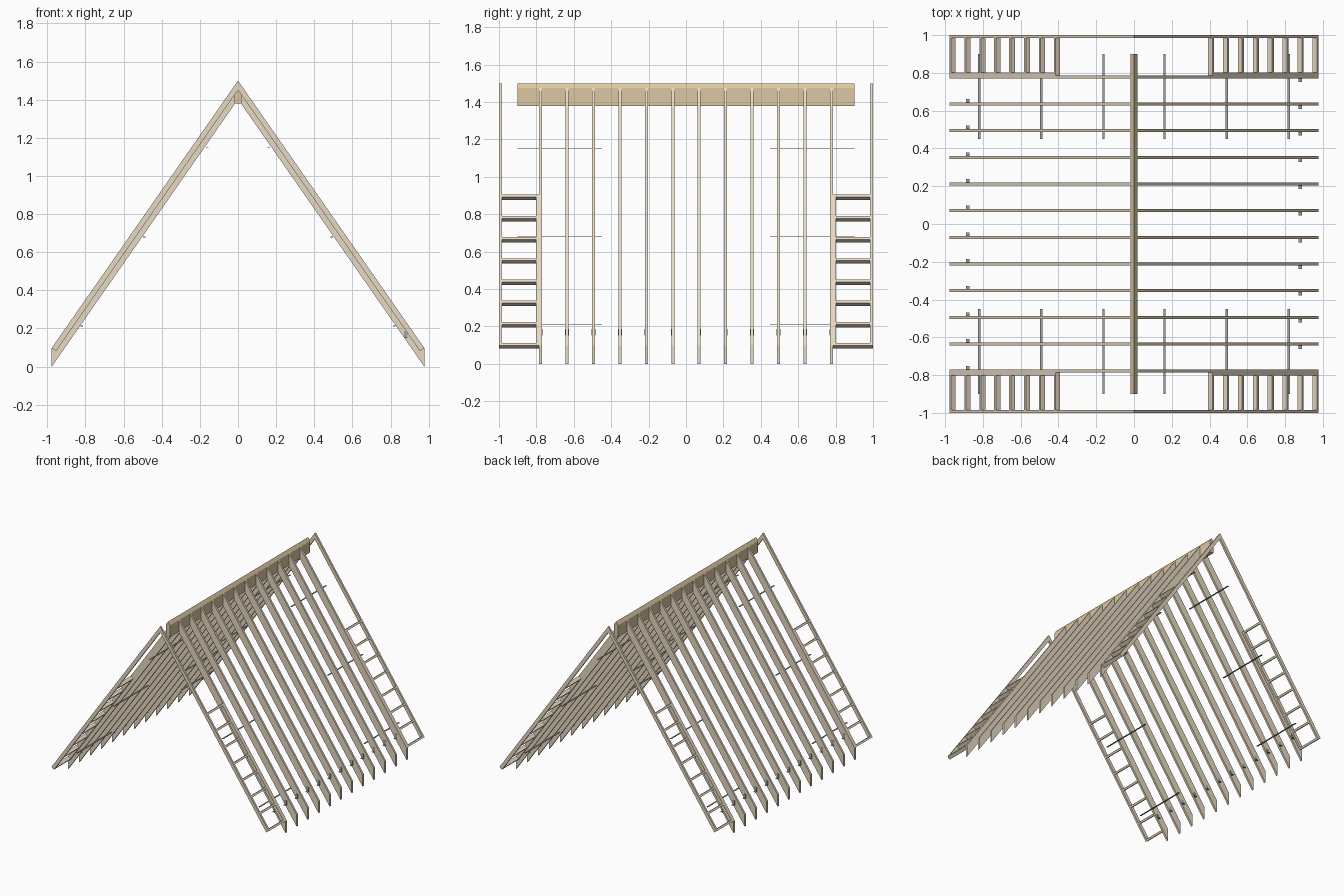
import bpy, bmesh

if "Cube" in bpy.data.objects:
    bpy.data.objects.remove(bpy.data.objects["Cube"])

# Roof geometry: eave top corner, apex, slope direction and outward normal
EX, EZ, APEX = 0.977, 0.098, 1.5
L = (EX**2 + (APEX - EZ)**2) ** 0.5
UX, UZ = -EX / L, (APEX - EZ) / L
NX, NZ = UZ, -UX
SLOPE = (APEX - EZ) / EX
W = 0.016            # board thickness
DEPTH = 0.028        # ladder board depth
BEAM = 0.018         # ridge beam half width


def material(name, rgb):
    m = bpy.data.materials.new(name)
    m.diffuse_color = (*rgb, 1)
    m.use_nodes = True
    m.node_tree.nodes["Principled BSDF"].inputs["Base Color"].default_value = m.diffuse_color
    return m


WOOD = material("light_wood", (0.80, 0.69, 0.54))
RIDGE = material("ridge_wood", (0.72, 0.58, 0.36))
STEEL = material("steel", (0.36, 0.37, 0.39))


def prism(bm, profile, y0, y1, side=1):
    """Extrude an xz profile along y, flipped in x when side is -1."""
    a = [bm.verts.new((x * side, y0, z)) for x, z in profile]
    b = [bm.verts.new((x * side, y1, z)) for x, z in profile]
    n = len(profile)
    bm.faces.new(a)
    bm.faces.new(b[::-1])
    for i in range(n):
        j = (i + 1) % n
        bm.faces.new((a[j], a[i], b[i], b[j]))


def rect(x0, x1, z0, z1):
    return [(x0, z0), (x1, z0), (x1, z1), (x0, z1)]


def on_slope(s, d):
    """Point s up the slope from the eave and d below the roof surface."""
    return (EX + UX * s - NX * d, EZ + UZ * s - NZ * d)


def sloped(s0, s1):
    return [on_slope(s0, 0), on_slope(s1, 0), on_slope(s1, DEPTH), on_slope(s0, DEPTH)]


def finish(bm, name, mat):
    bmesh.ops.recalc_face_normals(bm, faces=bm.faces)
    me = bpy.data.meshes.new(name)
    bm.to_mesh(me)
    bm.free()
    me.materials.append(mat)
    ob = bpy.data.objects.new(name, me)
    bpy.context.collection.objects.link(ob)


# Ridge beam with a peaked top
bm = bmesh.new()
shoulder = APEX - BEAM * SLOPE
prism(bm, [(-BEAM, 1.38), (BEAM, 1.38), (BEAM, shoulder), (0, APEX), (-BEAM, shoulder)], -0.9, 0.9)
finish(bm, "ridge_beam", RIDGE)

rafter = [(EX, 0), (EX, EZ), (BEAM, shoulder), (BEAM, shoulder - EZ)]
# Barge rail: square cut at the eave, plumb mitre at the apex
barge = [on_slope(0, 0), (0, APEX), (0, APEX - DEPTH / NZ), on_slope(0, DEPTH)]
rafter_y = [-0.777 + i * 1.554 / 11 for i in range(12)]
PITCH, RUNGS = 0.1382, 8

for side, label in ((1, "right"), (-1, "left")):
    # Rafters and their angle brackets
    for i, y in enumerate(rafter_y):
        bm = bmesh.new()
        prism(bm, rafter, y - W / 2, y + W / 2, side)
        finish(bm, f"rafter_{label}_{i + 1}", WOOD)

        bm = bmesh.new()
        face = y - side * W / 2
        prism(bm, rect(0.87, 0.89, 0.153, 0.187), *sorted((face, face - side * 0.002)), side)
        prism(bm, rect(0.87, 0.89, 0.151, 0.153), *sorted((face, face - side * 0.018)), side)
        finish(bm, f"bracket_{label}_{i + 1}", STEEL)

    for end, end_label in ((-1, "front"), (1, "back")):
        # Gable ladder: outer barge rail, short inner rail, rungs
        def span(a, b):
            return sorted((end * a, end * b))
        bm = bmesh.new()
        prism(bm, barge, *span(1 - W, 1), side)
        prism(bm, sloped(0, PITCH * (RUNGS - 1) + W), *span(0.785, 0.801), side)
        for k in range(RUNGS):
            prism(bm, sloped(k * PITCH, k * PITCH + W), *span(0.801, 1 - W), side)
        finish(bm, f"gable_ladder_{label}_{end_label}", WOOD)

        # Flat restraint straps under the rafters
        for k, (x, z) in enumerate(((0.162, 1.15), (0.491, 0.68), (0.819, 0.213))):
            bm = bmesh.new()
            prism(bm, rect(x - 0.006, x + 0.006, z - 0.0015, z + 0.0015), *span(0.45, 0.9), side)
            finish(bm, f"strap_{label}_{end_label}_{k + 1}", STEEL)
